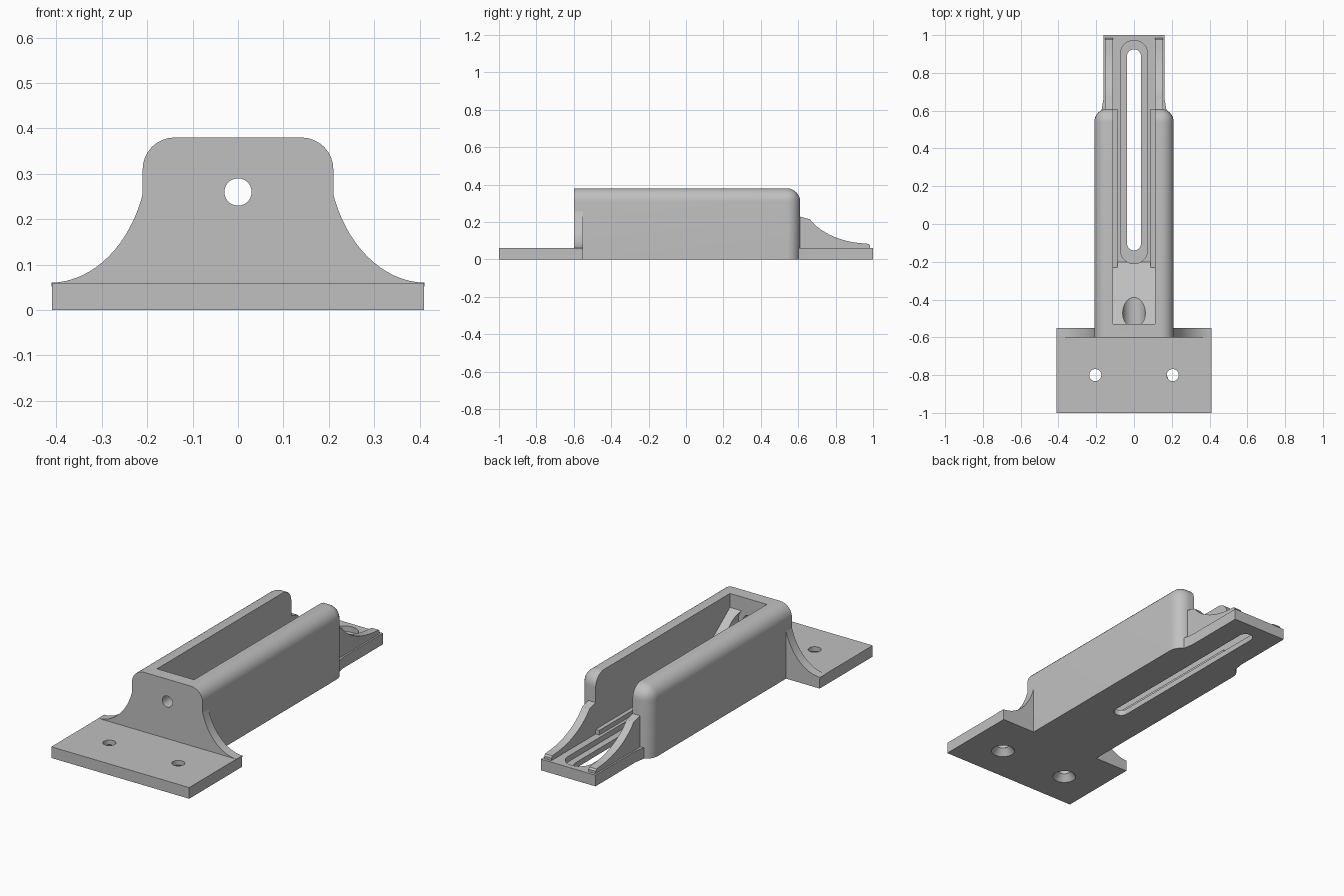
import bpy, bmesh, math
from mathutils import Vector

cube = bpy.data.objects.get("Cube")
if cube:
    bpy.data.objects.remove(cube, do_unlink=True)

grey = bpy.data.materials.new("plain grey")
grey.use_nodes = True
GREY = (0.53, 0.53, 0.53, 1)
grey.diffuse_color = GREY
for node in grey.node_tree.nodes:
    if node.type == "BSDF_PRINCIPLED":
        node.inputs["Base Color"].default_value = GREY


def make_object(name, bm):
    bmesh.ops.recalc_face_normals(bm, faces=bm.faces)
    mesh = bpy.data.meshes.new(name)
    bm.to_mesh(mesh)
    bm.free()
    mesh.materials.append(grey)
    obj = bpy.data.objects.new(name, mesh)
    bpy.context.collection.objects.link(obj)
    return obj


def prism_bm(points, axis, lo, hi):
    """Extrude a flat outline along an axis."""
    place = {"x": lambda a, b: (lo, a, b),
             "y": lambda a, b: (a, lo, b),
             "z": lambda a, b: (a, b, lo)}[axis]
    step = Vector([(hi - lo) * (axis == c) for c in "xyz"])
    bm = bmesh.new()
    face = bm.faces.new([bm.verts.new(place(a, b)) for a, b in points])
    new = bmesh.ops.extrude_face_region(bm, geom=[face])["geom"]
    bmesh.ops.translate(bm, vec=step,
                        verts=[v for v in new if isinstance(v, bmesh.types.BMVert)])
    return bm


def prism(name, points, axis, lo, hi):
    return make_object(name, prism_bm(points, axis, lo, hi))


def rect(a0, a1, b0, b1):
    return [(a0, b0), (a1, b0), (a1, b1), (a0, b1)]


def arc(cx, cy, rx, ry, start, end, n):
    angles = [math.radians(start + (end - start) * i / n) for i in range(n + 1)]
    return [(cx + rx * math.cos(t), cy + ry * math.sin(t)) for t in angles]


def circle(cx, cy, r, n=32):
    return arc(cx, cy, r, r, 0, 360, n)[:-1]


def stadium(r, y0, y1):
    return arc(0, y1 - r, r, r, 0, 180, 20) + arc(0, y0 + r, r, r, 180, 360, 20)


def cut(obj, cutters):
    bpy.context.view_layer.objects.active = obj
    for cutter in cutters:
        mod = obj.modifiers.new("cut", "BOOLEAN")
        mod.operation = "DIFFERENCE"
        mod.solver = "EXACT"
        mod.object = cutter
        bpy.ops.object.modifier_apply(modifier=mod.name)


parts = []
cutters = []


def cutter(*args):
    obj = prism(*args)
    obj.hide_render = True
    cutters.append(obj)
    return obj


# Main body: block with rounded top and rear edges
bm = prism_bm(rect(-.21, .21, -.6, .61), "z", 0, .38)
rounded = []
for e in bm.edges:
    mid = (e.verts[0].co + e.verts[1].co) / 2
    if (mid.z > .37 and mid.y > -.59) or (mid.y > .6 and .1 < mid.z < .3):
        rounded.append(e)
bmesh.ops.bevel(bm, geom=rounded, offset=.07, offset_type="OFFSET",
                segments=8, profile=.5, affect="EDGES")
body = make_object("channel_body", bm)

# Open channel with a ramp at its front end
channel = cutter("channel_cutter",
                 [(-.53, .5), (-.53, .305), (-.2, .06), (.7, .06), (.7, .5)],
                 "x", -.11, .11)
bolt_hole = cutter("bolt_hole_cutter", circle(0, .26, .03), "y", -.7, -.4)
bolt_head = cutter("bolt_head_cutter", circle(0, .26, .06), "y", -.53, -.25)

# Long slot with a stepped recess around it
slot = cutter("slot_cutter", stadium(.037, -.14, .925), "z", -.1, .3)
recess = cutter("recess_cutter", stadium(.072, -.21, .972), "z", .03, .3)
cut(body, [channel, bolt_hole, bolt_head, recess, slot])
parts.append(body)

# Rear tongue
tongue = prism("rear_tongue",
               [(-.172, .6), (.172, .6), (.162, .66), (.162, 1),
                (-.162, 1), (-.162, .66), (-.172, .6)][:-1],
               "z", 0, .06)
cut(tongue, [recess, slot])
parts.append(tongue)

# Front mounting flange with countersunk screw holes
flange = prism("front_flange", rect(-.41, .41, -1, -.55), "z", 0, .06)
for x in (-.205, .205):
    hole = cutter("screw_hole_cutter", circle(x, -.8, .032), "z", -.1, .1)
    bm = bmesh.new()
    bmesh.ops.create_cone(bm, cap_ends=True, segments=32,
                          radius1=.07, radius2=.032, depth=.05)
    bmesh.ops.translate(bm, vec=(x, -.8, .01), verts=bm.verts)
    sink = make_object("countersink_cutter", bm)
    sink.hide_render = True
    cutters.append(sink)
    cut(flange, [hole, sink])
parts.append(flange)

for side, s in (("left", 1), ("right", -1)):
    # Curved web from flange to body
    curve = arc(.415, .35, .217, .29, 197, 269, 16)
    outline = [(.2, .05), (.2, curve[0][1])] + curve + [(.41, .05)]
    parts.append(prism(side + "_front_web", [(s * a, b) for a, b in outline],
                       "y", -.6, -.55))
    # Curved gusset on the tongue
    outline = [(.58, .05), (.58, .235), (.605, .23)]
    outline += arc(.98, .33, .36, .245, 208, 267, 14)
    outline += [(.978, .083), (.985, .073), (.985, .05)]
    parts.append(prism(side + "_rear_gusset", outline, "x", s * .11, s * .153))
    # Low guide rail along the channel floor
    parts.append(prism(side + "_guide_rail", rect(-.23, .61, .05, .085),
                       "x", s * .088, s * .112))

for obj in cutters:
    bpy.data.objects.remove(obj, do_unlink=True)

# Smooth the rounded surfaces, keep edges sharp
bpy.ops.object.select_all(action="DESELECT")
for obj in parts:
    obj.select_set(True)
bpy.context.view_layer.objects.active = body
bpy.ops.object.shade_smooth_by_angle(angle=math.radians(30))
